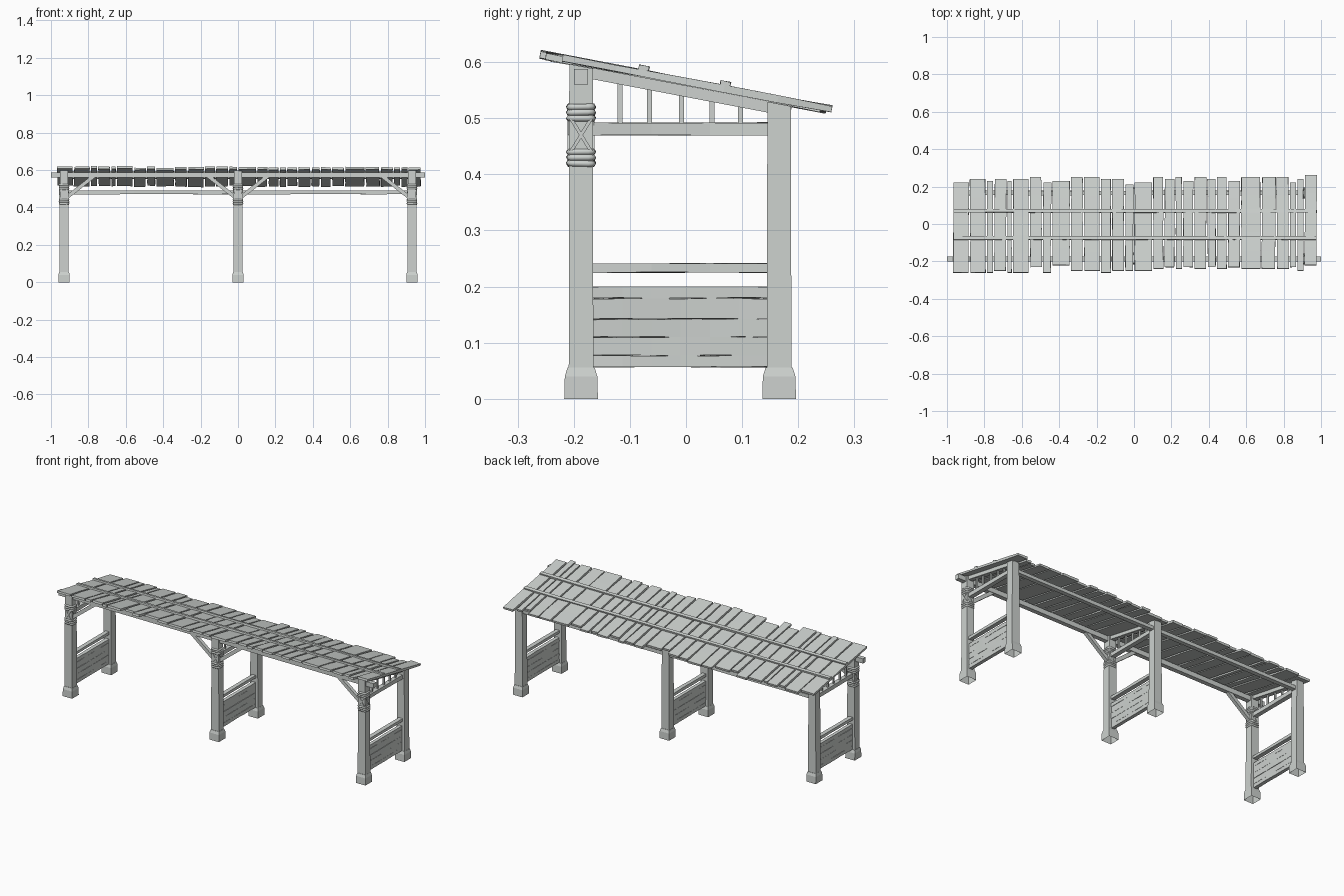
import bpy, bmesh, math, random
from mathutils import Matrix, Vector

random.seed(4)
if "Cube" in bpy.data.objects:
    bpy.data.objects.remove(bpy.data.objects["Cube"])

wood = bpy.data.materials.new("weathered grey wood")
wood.use_nodes = True
GREY = (0.61, 0.64, 0.62, 1)
wood.diffuse_color = GREY
wood.node_tree.nodes["Principled BSDF"].inputs["Base Color"].default_value = GREY

SLOPE = 0.19
TILT = -math.atan(SLOPE)
FRAMES = (-0.93, 0, 0.93)
FRONT, BACK = -0.187, 0.166


def roof_z(y):
    return 0.57 - SLOPE * y


def finish(name, bm):
    bmesh.ops.recalc_face_normals(bm, faces=bm.faces)
    mesh = bpy.data.meshes.new(name)
    bm.to_mesh(mesh)
    bm.free()
    mesh.materials.append(wood)
    obj = bpy.data.objects.new(name, mesh)
    bpy.context.collection.objects.link(obj)
    return obj


def beam(name, size, loc, rot=Matrix(), cuts=0, rough=0.0):
    """Box whose long axis can be cut into rings and roughened like hewn wood."""
    bm = bmesh.new()
    bmesh.ops.create_cube(bm, size=1)
    axis = max(range(3), key=lambda i: size[i])
    if cuts:
        long_edges = [e for e in bm.edges
                      if abs(e.verts[0].co[axis] - e.verts[1].co[axis]) > 0.5]
        bmesh.ops.subdivide_edges(bm, edges=long_edges, cuts=cuts, use_grid_fill=True)
    for v in bm.verts:
        v.co = Vector(c * s for c, s in zip(v.co, size))
        for i in range(3):
            if i != axis:
                v.co[i] += random.uniform(-rough, rough)
    bm.transform(Matrix.Translation(loc) @ rot)
    return finish(name, bm)


def lofted(name, rings, x, y, slope=0.0, open_bottom=False):
    """Square column through rings of (height, half width x, half width y)."""
    bm = bmesh.new()
    loops = []
    for k, (z, hx, hy) in enumerate(rings):
        lean = slope if k == len(rings) - 1 else 0
        loops.append([bm.verts.new((x + sx * hx, y + sy * hy, z - lean * sy * hy))
                      for sx, sy in ((-1, -1), (1, -1), (1, 1), (-1, 1))])
    for a, b in zip(loops, loops[1:]):
        for i in range(4):
            j = (i + 1) % 4
            bm.faces.new((a[i], a[j], b[j], b[i]))
    bm.faces.new(loops[-1])
    if not open_bottom:
        bm.faces.new(loops[0][::-1])
    return finish(name, bm)


def rope_ring(name, x, y, z, hx, hy, radius):
    """One turn of rope around a square post."""
    curve = bpy.data.curves.new(name, "CURVE")
    curve.dimensions = "3D"
    curve.bevel_depth = radius
    curve.bevel_resolution = 1
    turn = curve.splines.new("POLY")
    turn.points.add(15)
    turn.use_cyclic_u = True
    tilt = random.uniform(-0.04, 0.04)
    for i, p in enumerate(turn.points):
        a = math.tau * (i + 0.5) / 16
        c, s = math.cos(a), math.sin(a)
        px = math.copysign(abs(c) ** 0.3, c) * hx
        py = math.copysign(abs(s) ** 0.3, s) * hy
        p.co = (x + px, y + py, z + tilt * (px + py), 1)
    curve.materials.append(wood)
    obj = bpy.data.objects.new(name, curve)
    bpy.context.collection.objects.link(obj)


def brace(x, side):
    """Diagonal strut from post to front beam."""
    a = Vector((x + side * 0.012, FRONT, 0.452))
    b = Vector((x + side * 0.16, FRONT, 0.568))
    d = b - a
    rot = Matrix.Rotation(-math.atan2(d.z, d.x), 4, "Y")
    beam("diagonal_brace", (d.length, 0.02, 0.02), (a + b) / 2, rot)


roof_rot = Matrix.Rotation(TILT, 4, "X")
mid_y = (FRONT + BACK) / 2 + 0.001
span = 0.312

for x in FRAMES:
    # Posts and their flared feet
    for y, top, label in ((FRONT, roof_z(FRONT) - 0.013, "front"),
                          (BACK, roof_z(BACK) - 0.013, "back")):
        lofted(label + "_post", [(0.045, 0.025, 0.022), (0.25, 0.024, 0.0215),
                                 (top, 0.022, 0.021)], x, y, SLOPE)
        lofted(label + "_foot", [(0, 0.03, 0.03), (0.04, 0.03, 0.029),
                                 (0.056, 0.026, 0.024)], x, y, open_bottom=True)

    # Low plank wall with narrow open seams, and the rail above it
    seams = (0.056, 0.077, 0.11, 0.142, 0.179, 0.2)
    for low, high in zip(seams, seams[1:]):
        beam("wall_plank", (0.02, span, high - low - 0.001),
             (x, mid_y, (low + high) / 2), cuts=5, rough=0.0009)
    beam("hand_rail", (0.024, span, 0.016), (x, mid_y, 0.233), cuts=2, rough=0.001)

    # Upper tie beam, balusters and sloping rafter
    beam("tie_beam", (0.026, span, 0.022), (x, mid_y, 0.481), cuts=2, rough=0.001)
    for y in (-0.118, -0.065, -0.008, 0.046, 0.097):
        top = roof_z(y) - 0.02
        beam("baluster", (0.009, 0.009, top - 0.485), (x, y, (top + 0.485) / 2))
    beam("rafter", (0.028, 0.4, 0.02), (x, mid_y, roof_z(mid_y) - 0.022), roof_rot)

    # Rope lashings with crossed strands between them
    for z in (0.43, 0.51):
        for k in (-1, 0, 1):
            rope_ring("rope_turn", x, FRONT, z + k * 0.01, 0.0225, 0.0205, 0.0062)
    for side in (-1, 1):
        for turn in (-1, 1):
            beam("crossed_rope_side", (0.005, 0.006, 0.07), (x + side * 0.0235, FRONT, 0.47),
                 Matrix.Rotation(turn * 0.55, 4, "X"))
            beam("crossed_rope_face", (0.006, 0.005, 0.07), (x, FRONT + side * 0.0215, 0.47),
                 Matrix.Rotation(turn * 0.55, 4, "Y"))

    # Braces point only towards the neighbouring posts
    for side in (-1, 1):
        if abs(x + side * 0.5) < 0.9:
            brace(x, side)

# Long beams
beam("front_beam", (2, 0.025, 0.027), (0, FRONT, 0.574))
for side in (-1, 1):
    beam("back_beam", (0.9, 0.024, 0.02), (side * 0.465, BACK, 0.481), cuts=4, rough=0.001)

# Roof planks: width, back reach and front reach in hundredths
widths = (9, 9, 4, 7, 3, 9, 7, 5, 10, 7, 9, 6, 7, 5, 10,
          6, 6, 4, 6, 7, 5, 6, 7, 11, 8, 7, 4, 4, 7)
backs = (22, 24, 23, 24, 23, 24, 25, 22, 23, 25, 25, 24, 24, 21, 22,
         25, 24, 25, 23, 25, 24, 25, 23, 25, 25, 25, 22, 24, 26)
fronts = (26, 26, 26, 25, 26, 26, 23, 26, 22, 25, 25, 26, 25, 25, 25,
          24, 23, 24, 23, 24, 23, 24, 23, 24, 24, 24, 23, 25, 22)
left = -0.97
for w, b, f in zip(widths, backs, fronts):
    w, b, f = w / 100, b / 100, f / 100
    y = (b - f) / 2
    z = roof_z(y) - 0.006 + random.uniform(-0.002, 0.002)
    turn = roof_rot @ Matrix.Rotation(random.uniform(-0.008, 0.008), 4, "Z")
    beam("roof_plank", (w - 0.008, (b + f) / math.cos(TILT), 0.012),
         (left + w / 2, y, z), turn, cuts=4, rough=0.0012)
    left += w

# Battens laid across the planks
for y in (-0.075, 0.07):
    beam("roof_batten", (1.94, 0.018, 0.012), (0.005, y, roof_z(y) + 0.003),
         roof_rot, cuts=8, rough=0.001)
